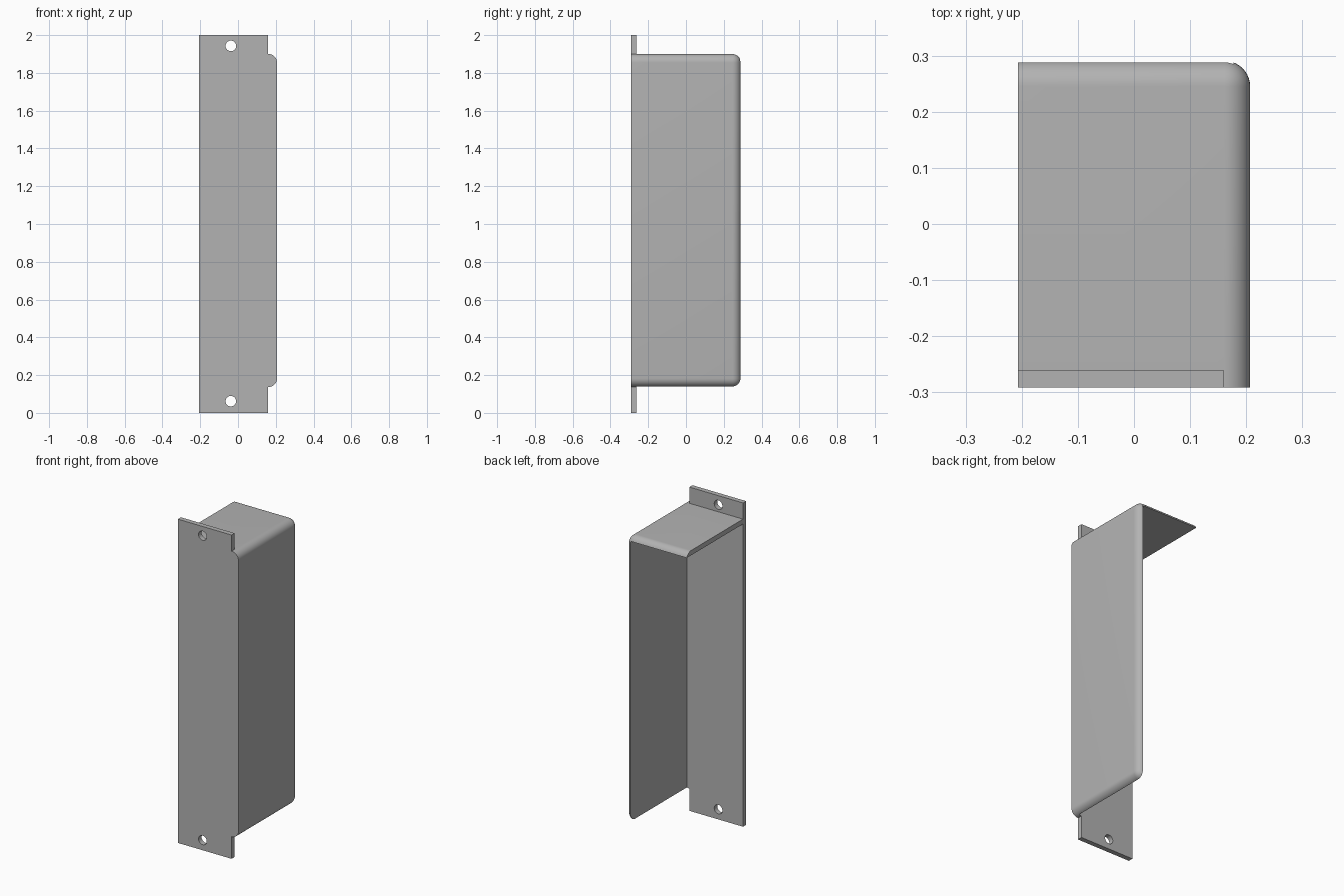
import bpy, bmesh, math
from mathutils import Matrix, Vector

if "Cube" in bpy.data.objects:
    bpy.data.objects.remove(bpy.data.objects["Cube"])

LEFT, FRONT, TAB = -0.207, -0.291, 0.16
RIGHT, BACK = -LEFT, -FRONT
LOW, HIGH = 0.137, 1.9
SHEET, RADIUS = 0.03, 0.046

grey = bpy.data.materials.new("plain grey")
grey.use_nodes = True
grey.diffuse_color = (0.45, 0.45, 0.45, 1)
grey.node_tree.nodes["Principled BSDF"].inputs["Base Color"].default_value = grey.diffuse_color


def finish(name, bm):
    mesh = bpy.data.meshes.new(name)
    bm.to_mesh(mesh)
    bm.free()
    mesh.materials.append(grey)
    obj = bpy.data.objects.new(name, mesh)
    bpy.context.collection.objects.link(obj)
    return obj


def box_mesh(low, high):
    bm = bmesh.new()
    low, high = Vector(low), Vector(high)
    size = Matrix.Diagonal((*(high - low), 1))
    bmesh.ops.create_cube(bm, size=1, matrix=Matrix.Translation((low + high) / 2) @ size)
    return bm


def combine(obj, other, operation):
    mod = obj.modifiers.new(operation.lower(), "BOOLEAN")
    mod.object, mod.operation, mod.solver = other, operation, "EXACT"
    bpy.context.view_layer.objects.active = obj
    bpy.ops.object.modifier_apply(modifier=mod.name)
    bpy.data.objects.remove(other)


# Cover: block rounded around its right side and back
bm = box_mesh((LEFT, FRONT, LOW), (RIGHT, BACK, HIGH))


def is_rounded(edge):
    mid = (edge.verts[0].co + edge.verts[1].co) / 2
    outer = (mid.x > RIGHT - 0.01, mid.y > BACK - 0.01, abs(mid.z - (LOW + HIGH) / 2) > 0.8)
    return sum(outer) == 2


bmesh.ops.bevel(bm, geom=[e for e in bm.edges if is_rounded(e)], offset=RADIUS,
                segments=10, profile=0.5, affect="EDGES")
cover = finish("bracket", bm)

# Hollow it, leaving the front, top and right sheets
hollow = finish("hollow_cutter", box_mesh((-1, FRONT + SHEET, -1), (RIGHT - SHEET, 1, HIGH - SHEET)))
combine(cover, hollow, "DIFFERENCE")

# Mounting plate with a tab above and below
plate = finish("mounting_plate", box_mesh((LEFT, FRONT, 0), (TAB, FRONT + SHEET, 2)))
combine(cover, plate, "UNION")

# Screw holes
for z in (0.062, 1.943):
    bm = bmesh.new()
    place = Matrix.Translation((-0.038, FRONT, z)) @ Matrix.Rotation(math.pi / 2, 4, "X")
    bmesh.ops.create_cone(bm, cap_ends=True, segments=32, radius1=0.028, radius2=0.028,
                          depth=0.2, matrix=place)
    combine(cover, finish("hole_cutter", bm), "DIFFERENCE")

# Smooth the rounded edges only
bpy.ops.object.select_all(action="DESELECT")
cover.select_set(True)
bpy.context.view_layer.objects.active = cover
bpy.ops.object.shade_smooth_by_angle(angle=math.radians(30))
